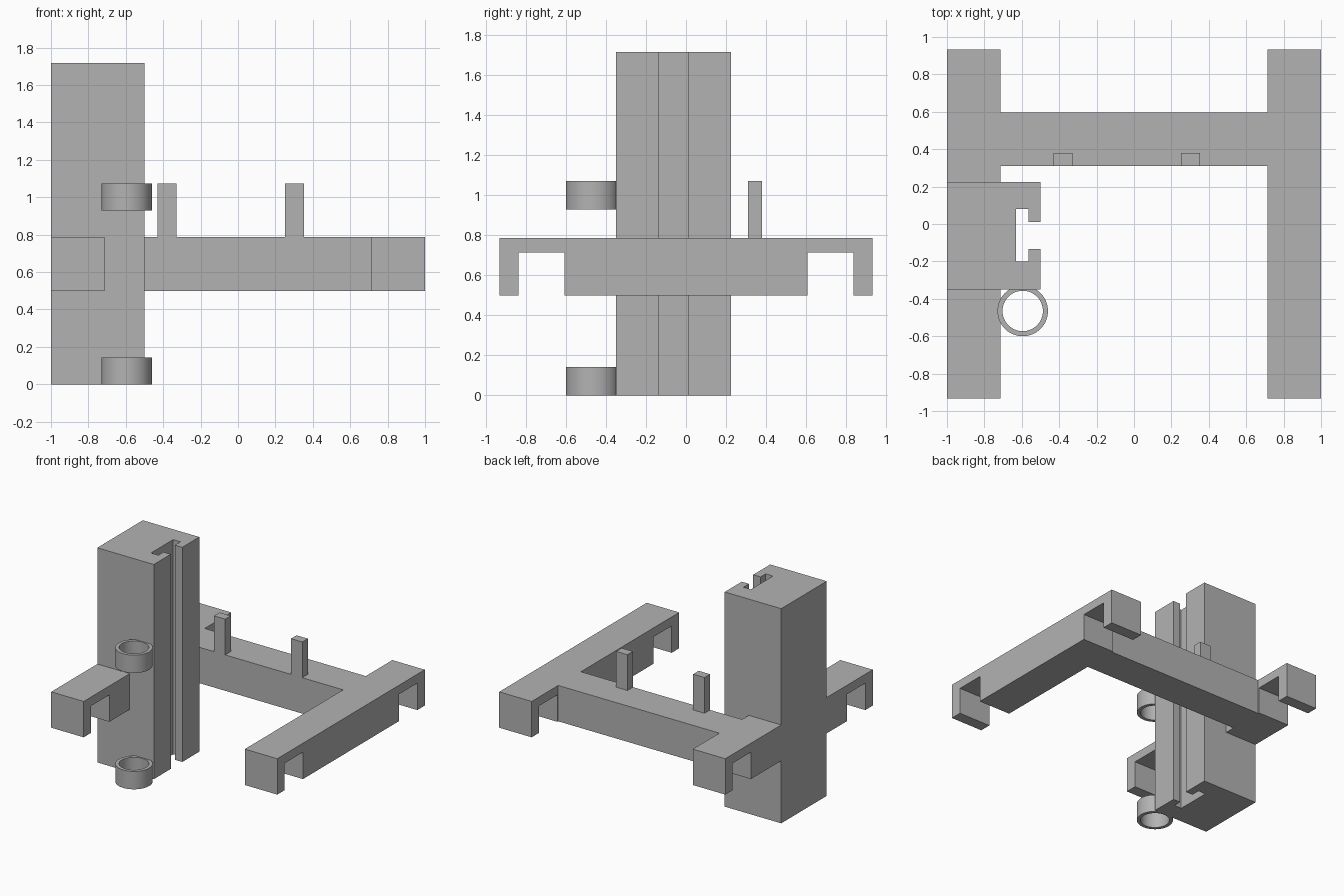
import bpy
import bmesh
import math
from mathutils import Vector

cube = bpy.data.objects.get("Cube")
if cube:
    bpy.data.objects.remove(cube, do_unlink=True)

GREY = (0.45, 0.45, 0.45, 1)
grey = bpy.data.materials.new("plain grey")
grey.use_nodes = True
grey.diffuse_color = GREY
grey.node_tree.nodes["Principled BSDF"].inputs["Base Color"].default_value = GREY


def add_object(name, bm):
    bmesh.ops.recalc_face_normals(bm, faces=bm.faces)
    mesh = bpy.data.meshes.new(name)
    bm.to_mesh(mesh)
    bm.free()
    mesh.materials.append(grey)
    obj = bpy.data.objects.new(name, mesh)
    bpy.context.collection.objects.link(obj)
    return obj


def prism(name, outline, start, end):
    """Extrude a closed outline of 3D points by the vector end - start."""
    bm = bmesh.new()
    face = bm.faces.new([bm.verts.new(Vector(p) + Vector(start)) for p in outline])
    out = bmesh.ops.extrude_face_region(bm, geom=[face])
    verts = [v for v in out["geom"] if isinstance(v, bmesh.types.BMVert)]
    bmesh.ops.translate(bm, verts=verts, vec=Vector(end) - Vector(start))
    return add_object(name, bm)


def box(name, x, y, z):
    outline = [(x[0], y[0], 0), (x[1], y[0], 0), (x[1], y[1], 0), (x[0], y[1], 0)]
    return prism(name, outline, (0, 0, z[0]), (0, 0, z[1]))


POST_FRONT, POST_BACK = -0.35, 0.225
LOW, HIGH = 0.5, 0.787

# Upright post with a T-shaped slot down its inner side
post = [(-1, POST_FRONT), (-0.5, POST_FRONT), (-0.5, -0.135), (-0.565, -0.135),
        (-0.565, -0.2), (-0.63, -0.2), (-0.63, 0.08), (-0.565, 0.08),
        (-0.565, 0.01), (-0.5, 0.01), (-0.5, POST_BACK), (-1, POST_BACK)]
prism("slotted_post", [(x, y, 0) for x, y in post], (0, 0, 0), (0, 0, 1.717))


# Side rails, each end turned down into a hook
def hooked_arm(name, root, side, x):
    """Half a rail, from y = root to the hooked end on the given side."""
    profile = [(root, LOW), (side * 0.607, LOW), (side * 0.607, 0.715),
               (side * 0.838, 0.715), (side * 0.838, LOW),
               (side * 0.932, LOW), (side * 0.932, HIGH), (root, HIGH)]
    prism(name, [(0, y, z) for y, z in profile], (x[0], 0, 0), (x[1], 0, 0))


hooked_arm("post_side_front_arm", POST_FRONT, -1, (-1, -0.713))
hooked_arm("post_side_back_arm", POST_BACK, 1, (-1, -0.713))

rail = [(-0.932, HIGH)]
for side in (-1, 1):
    hook = [(0.932, LOW), (0.838, LOW), (0.838, 0.715), (0.607, 0.715), (0.607, LOW)]
    rail += [(side * y, z) for y, z in (hook if side < 0 else reversed(hook))]
rail.append((0.932, HIGH))
prism("open_side_rail", [(0, y, z) for y, z in rail], (0.713, 0, 0), (1, 0, 0))

# Cross bar with two upright pegs
box("cross_bar", (-0.713, 0.713), (0.31, 0.597), (LOW, HIGH))
for name, x in (("right_peg", -0.38), ("left_peg", 0.302)):
    box(name, (x - 0.05, x + 0.05), (0.31, 0.38), (HIGH, 1.073))


# Rings on the front of the post, trimmed flush where they meet it
def ring(name, z, segments=64):
    bm = bmesh.new()
    section = [(0.108, z), (0.135, z), (0.135, z + 0.143), (0.108, z + 0.143)]
    verts = [bm.verts.new((r, 0, h)) for r, h in section]
    edges = [bm.edges.new((verts[i], verts[(i + 1) % 4])) for i in range(4)]
    bmesh.ops.spin(bm, geom=verts + edges, axis=(0, 0, 1), cent=(0, 0, 0),
                   angle=math.tau, steps=segments, use_merge=True)
    bmesh.ops.remove_doubles(bm, verts=bm.verts, dist=0.0001)
    bmesh.ops.translate(bm, verts=bm.verts, vec=(-0.595, -0.465, 0))
    bmesh.ops.bisect_plane(bm, geom=bm.verts[:] + bm.edges[:] + bm.faces[:],
                           plane_co=(0, POST_FRONT, 0), plane_no=(0, 1, 0),
                           clear_outer=True)
    obj = add_object(name, bm)
    bpy.ops.object.select_all(action="DESELECT")
    obj.select_set(True)
    bpy.context.view_layer.objects.active = obj
    bpy.ops.object.shade_smooth_by_angle(angle=math.radians(30))


ring("lower_ring", 0)
ring("upper_ring", 0.93)
